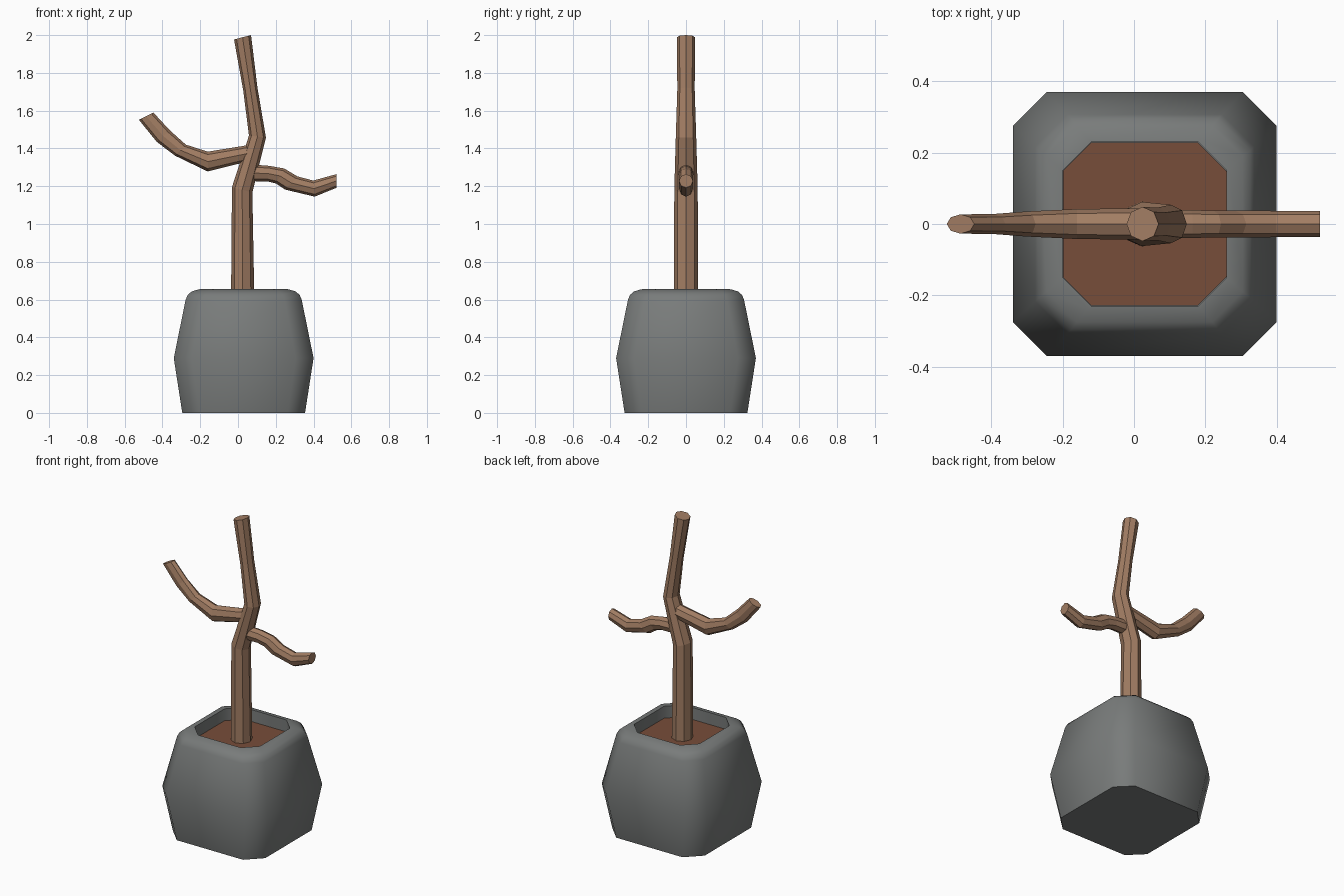
import bpy, bmesh, math
from mathutils import Vector

if "Cube" in bpy.data.objects:
    bpy.data.objects.remove(bpy.data.objects["Cube"])


def material(name, rgb):
    m = bpy.data.materials.new(name)
    m.diffuse_color = (*rgb, 1)
    m.use_nodes = True
    m.node_tree.nodes["Principled BSDF"].inputs["Base Color"].default_value = m.diffuse_color
    return m


STONE = material("grey stone", (0.19, 0.20, 0.197))
SOIL = material("soil brown", (0.185, 0.075, 0.041))
BARK = material("bark brown", (0.36, 0.205, 0.125))


def loft(name, rings, mat):
    """Skin a list of equal-length vertex rings and cap both ends."""
    bm = bmesh.new()
    loops = [[bm.verts.new(p) for p in ring] for ring in rings]
    n = len(loops[0])
    for a, b in zip(loops, loops[1:]):
        for i in range(n):
            j = (i + 1) % n
            bm.faces.new((a[i], a[j], b[j], b[i]))
    bm.faces.new(loops[0][::-1])
    bm.faces.new(loops[-1])
    bmesh.ops.recalc_face_normals(bm, faces=bm.faces)
    me = bpy.data.meshes.new(name)
    bm.to_mesh(me)
    bm.free()
    me.materials.append(mat)
    ob = bpy.data.objects.new(name, me)
    bpy.context.collection.objects.link(ob)
    return ob


def chamfered_square(h, c, z, cx=0.03):
    f = h - c
    pts = [(h, -f), (h, f), (f, h), (-f, h), (-h, f), (-h, -f), (-f, -h), (f, -h)]
    return [(cx + x, y, z) for x, y in pts]


def limb(name, sections):
    """Eight-sided limb; each section is its two outline points in xz and its y radius."""
    rings = []
    for x1, z1, x2, z2, ry in sections:
        mid = Vector(((x1 + x2) / 2, 0, (z1 + z2) / 2))
        half = Vector(((x2 - x1) / 2, 0, (z2 - z1) / 2))
        rings.append([mid + half * math.cos(k * math.pi / 4)
                      + Vector((0, ry * math.sin(k * math.pi / 4), 0)) for k in range(8)])
    return loft(name, rings, BARK)


# Pot: bulging chamfered box, rounded lip, recessed inside
profile = [(0.325, 0.092, 0), (0.37, 0.095, 0.29), (0.307, 0.09, 0.60),
           (0.296, 0.09, 0.625), (0.275, 0.085, 0.643), (0.238, 0.08, 0.654),
           (0.23, 0.08, 0.655), (0.23, 0.08, 0.57)]
pot = loft("pot", [chamfered_square(*p) for p in profile], STONE)
bpy.context.view_layer.objects.active = pot
pot.select_set(True)
bpy.ops.object.shade_smooth_by_angle(angle=math.radians(60))
pot.select_set(False)

# Soil plate inside the pot
loft("soil", [chamfered_square(0.229, 0.08, z) for z in (0.572, 0.58)], SOIL)

# Crooked trunk
limb("trunk", [(-0.037, 0.575, 0.087, 0.575, 0.064),
               (-0.032, 1.195, 0.076, 1.167, 0.062),
               (0.058, 1.468, 0.148, 1.457, 0.054),
               (0.028, 1.705, 0.103, 1.722, 0.046),
               (-0.021, 1.977, 0.069, 2.0, 0.048)])

# Left branch, curling upwards
limb("left_branch", [(0.08, 1.425, 0.06, 1.33, 0.044),
                     (0.02, 1.412, 0.0, 1.318, 0.044),
                     (-0.16, 1.383, -0.16, 1.278, 0.042),
                     (-0.276, 1.42, -0.334, 1.362, 0.035),
                     (-0.36, 1.495, -0.430, 1.435, 0.028),
                     (-0.448, 1.59, -0.525, 1.552, 0.027)])

# Right branch, dipping then levelling out
limb("right_branch", [(0.06, 1.315, 0.05, 1.228, 0.04),
                      (0.11, 1.312, 0.10, 1.226, 0.04),
                      (0.165, 1.308, 0.155, 1.226, 0.039),
                      (0.244, 1.294, 0.20, 1.215, 0.038),
                      (0.315, 1.252, 0.25, 1.182, 0.038),
                      (0.398, 1.23, 0.406, 1.145, 0.037),
                      (0.522, 1.264, 0.522, 1.192, 0.037)])
